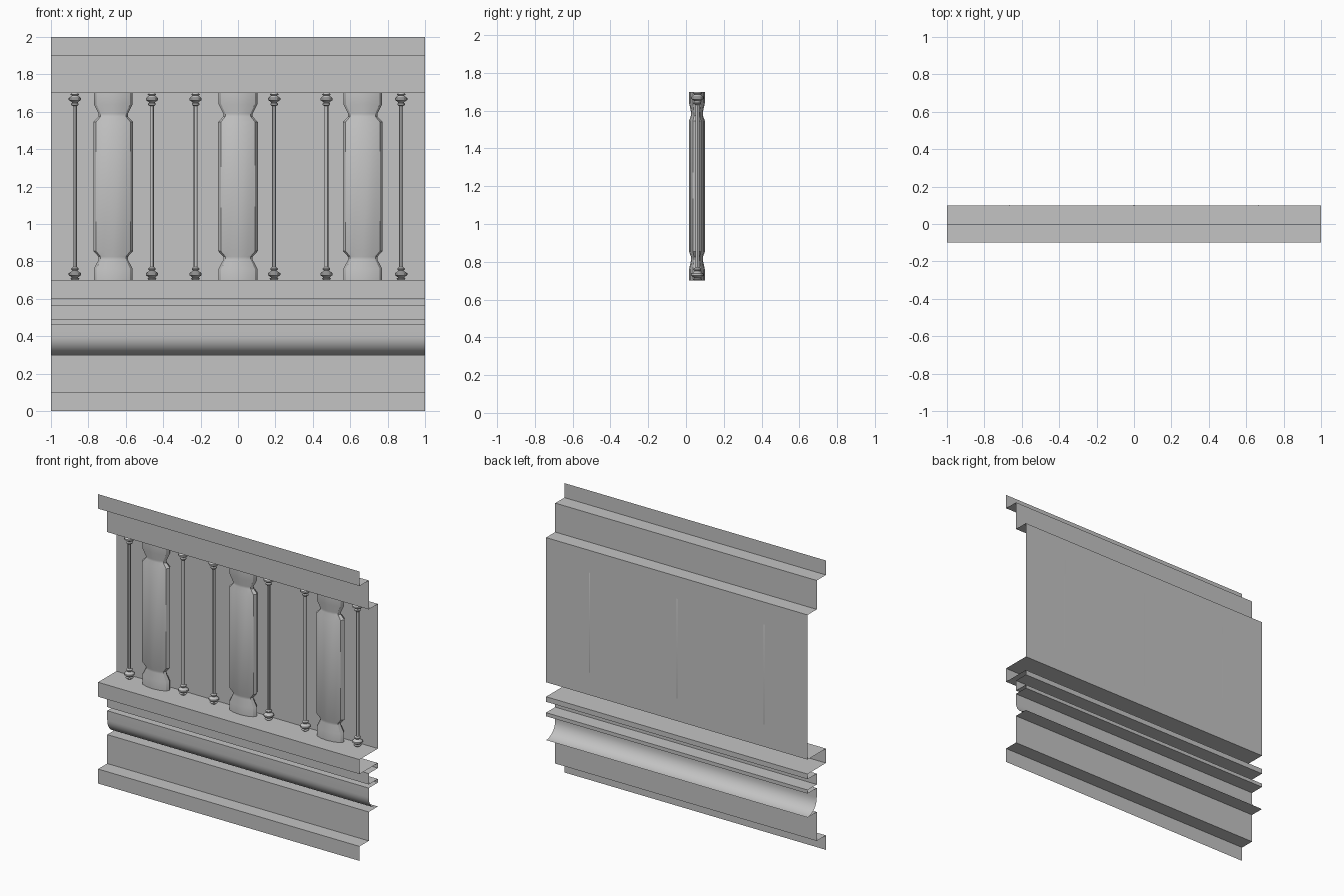
import bpy
import math
import bmesh

cube = bpy.data.objects.get("Cube")
if cube:
    bpy.data.objects.remove(cube, do_unlink=True)

# One plain stone colour
stone = bpy.data.materials.new("grey_stone")
stone.use_nodes = True
GREY = (0.55, 0.55, 0.55, 1)
stone.diffuse_color = GREY
stone.node_tree.nodes["Principled BSDF"].inputs["Base Color"].default_value = GREY


def finish(bm, name):
    mesh = bpy.data.meshes.new(name)
    bm.to_mesh(mesh)
    bm.free()
    mesh.materials.append(stone)
    mesh.shade_smooth()
    mesh.set_sharp_from_angle(angle=math.radians(30))
    obj = bpy.data.objects.new(name, mesh)
    bpy.context.collection.objects.link(obj)
    return obj


def lathe(name, profile, sides, x, y, depth=1.0):
    """Turned post from (radius, height) pairs, optionally flattened in y."""
    bm = bmesh.new()
    rings = []
    for r, z in profile:
        ring = []
        for i in range(sides):
            a = math.tau * i / sides
            ring.append(bm.verts.new((x + r * math.cos(a), y + depth * r * math.sin(a), z)))
        rings.append(ring)
    for low, high in zip(rings, rings[1:]):
        for i in range(sides):
            j = (i + 1) % sides
            bm.faces.new((low[i], low[j], high[j], high[i]))
    return finish(bm, name)


def mirrored(half, middle=1.2):
    """Repeat a lower half profile upside down above the middle height."""
    return half + [(r, 2 * middle - z) for r, z in reversed(half)]


# Wall sheet: moulding profile (y, z) from top to bottom, swept along x
F, M, B = -0.1, 0.0, 0.1
cove = [(B - B * math.cos(a), 0.40 - B * math.sin(a))
        for a in (math.pi / 2 * i / 10 for i in range(11))]
profile = [
    (F, 2.0), (F, 1.9), (M, 1.9), (M, 1.7), (B, 1.7),      # cornice steps
    (B, 0.7), (F, 0.7), (F, 0.6), (B, 0.6),                # panel and sill
    (B, 0.565), (M, 0.565), (M, 0.49), (B, 0.49),          # narrow grooves
    (B, 0.465), (M, 0.465),
    *cove,                                                 # curved flare
    (M, 0.3), (M, 0.1), (F, 0.1), (F, 0.0),                # base wall and plinth
]
bm = bmesh.new()
left = [bm.verts.new((-1, y, z)) for y, z in profile]
right = [bm.verts.new((1, y, z)) for y, z in profile]
for i in range(len(profile) - 1):
    bm.faces.new((left[i], left[i + 1], right[i + 1], right[i]))
finish(bm, "moulded_wall")

# Flattened columns standing on the sill
column = mirrored([(0.104, 0.7), (0.104, 0.76), (0.078, 0.81),
                   (0.078, 0.825), (0.106, 0.855)])
for n, x in enumerate((-0.667, 0.0, 0.667)):
    lathe(f"column_{n + 1}", column, 12, x, 0.058, depth=0.4)

# Thin rods with turned knobs at both ends
rod = mirrored([(0.016, 0.7), (0.024, 0.708), (0.016, 0.714), (0.033, 0.727),
                (0.033, 0.737), (0.014, 0.75), (0.02, 0.757), (0.02, 0.763),
                (0.011, 0.77)])
for n, x in enumerate((-0.872, -0.46, -0.227, 0.193, 0.473, 0.872)):
    lathe(f"rod_{n + 1}", rod, 12, x, 0.06)
